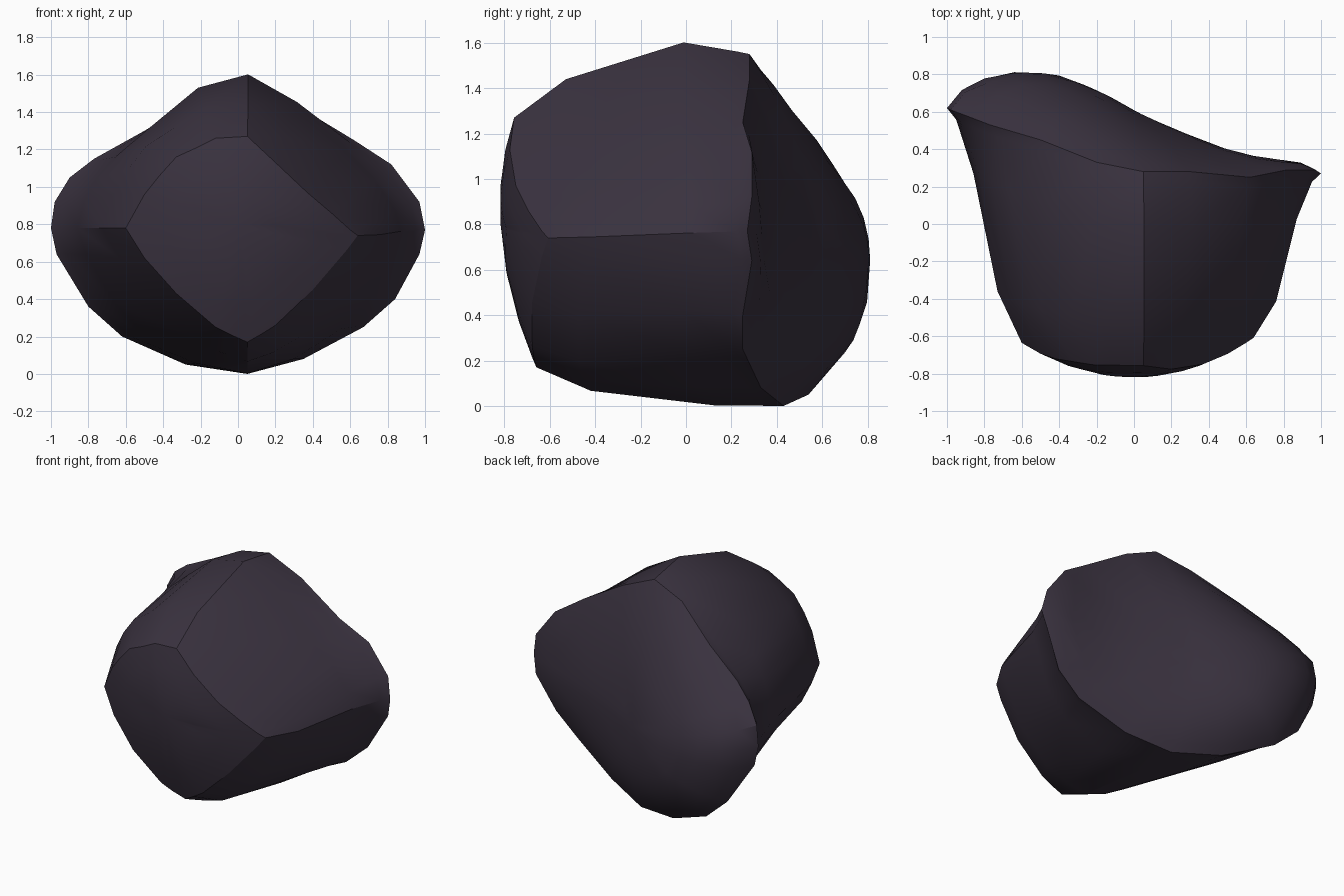
import bpy, bmesh, math

if "Cube" in bpy.data.objects:
    bpy.data.objects.remove(bpy.data.objects["Cube"])

# rim of the sloping back face (x, y, z), clockwise from the top
REAR = [(.05, .28, 1.55), (.3, .28, 1.44), (.62, .25, 1.25), (.82, .29, 1.12), (.97, .29, .92),
        (1, .27, .77), (.97, .29, .64), (.84, .25, .4), (.67, .25, .25), (.35, .33, .08),
        (.05, .43, 0), (-.28, .54, .05), (-.62, .66, .2), (-.8, .68, .36), (-.97, .62, .64),
        (-1, .62, .78), (-.98, .61, .92), (-.9, .58, 1.05), (-.77, .53, 1.15),
        (-.5, .45, 1.3), (-.2, .33, 1.48)]
# diamond outline of the front face (x, z), same order
FRONT = [(.05, 1.27), (.2, 1.13), (.37, .97), (.5, .86), (.6, .77), (.64, .74), (.58, .66),
         (.4, .45), (.2, .26), (.12, .21), (.05, .17), (-.04, .21), (-.12, .25), (-.33, .43),
         (-.5, .62), (-.6, .78), (-.5, .96), (-.42, 1.06), (-.33, 1.16), (-.22, 1.21), (-.12, 1.26)]
# S-curve of the back seen from above (x, y)
BACK = [(-1, .62), (-.9, .75), (-.78, .8), (-.6, .83), (-.4, .8), (-.17, .705),
        (.05, .58), (.43, .42), (.64, .365), (.9, .325), (1, .27)]


def front_y(x, z):
    return -.82 + .5 * x * x + (.45 if z > .9 else .3) * (z - .9) ** 2


def back_y(x, z):
    x = max(-1, min(1, x))
    for (x0, y0), (x1, y1) in zip(BACK, BACK[1:]):
        if x <= x1:
            s = y0 + (y1 - y0) * (x - x0) / (x1 - x0)
            break
    return s - (.3 + .8 * max(0, -x)) * (z - .56) ** 2


def side_ring(t, top=0, bottom=0, side=0, tilt=.1):
    """Blend front outline to rear rim, swelling top, bottom and the two sides."""
    ring = []
    for (fx, fz), (rx, ry, rz) in zip(FRONT, REAR):
        fy = front_y(fx, fz)
        x, y, z = (a + (b - a) * t for a, b in zip((fx, fy, fz), (rx, ry, rz)))
        dx, dz = x - .03, z - .78
        r = math.hypot(dx, dz)
        u = (dz - tilt * dx) / r
        b = (top if u > 0 else bottom) * u * u + side * (dx / r) ** 4
        ring.append((x + dx / r * b, y, z + dz / r * b))
    return ring


# front cap, sides, then domed back
rings = []
for s in (.35, .7):
    pts = [(x * s, .8 + (z - .8) * s) for x, z in FRONT]
    rings.append([(x, front_y(x, z), z) for x, z in pts])
rings += [side_ring(0), side_ring(.22, .11, .065, .035, .25), side_ring(.72, .13, .045, -.03, 0),
          side_ring(.95, .025, .008, -.03), REAR]
for s in (.92, .8, .66, .5, .33, .16):
    ring = []
    for rx, ry, rz in REAR:
        x, z = rx * s, .65 + (rz - .65) * s
        ring.append((x, back_y(x, z) + (ry - back_y(rx, rz)) * s ** 4, z))
    rings.append(ring)

bm = bmesh.new()
vs = [[bm.verts.new(p) for p in ring] for ring in rings]
n = len(REAR)
for a, b in zip(vs, vs[1:]):
    for i in range(n):
        j = (i + 1) % n
        bm.faces.new((a[i], a[j], b[j], b[i]))
for ring, tip in ((vs[0], (0, front_y(0, .8), .8)), (vs[-1], (0, back_y(0, .65), .65))):
    c = bm.verts.new(tip)
    for i in range(n):
        bm.faces.new((ring[i], ring[(i + 1) % n], c))
bmesh.ops.recalc_face_normals(bm, faces=bm.faces)
mesh = bpy.data.meshes.new("boulder")
bm.to_mesh(mesh)
bm.free()
rock = bpy.data.objects.new("boulder", mesh)
bpy.context.collection.objects.link(rock)

# dark purple-grey stone
mat = bpy.data.materials.new("dark_stone")
mat.diffuse_color = (.042, .032, .05, 1)
mat.use_nodes = True
mat.node_tree.nodes["Principled BSDF"].inputs["Base Color"].default_value = mat.diffuse_color
mesh.materials.append(mat)
bpy.context.view_layer.objects.active = rock
rock.select_set(True)
bpy.ops.object.shade_smooth_by_angle(angle=math.radians(29))
